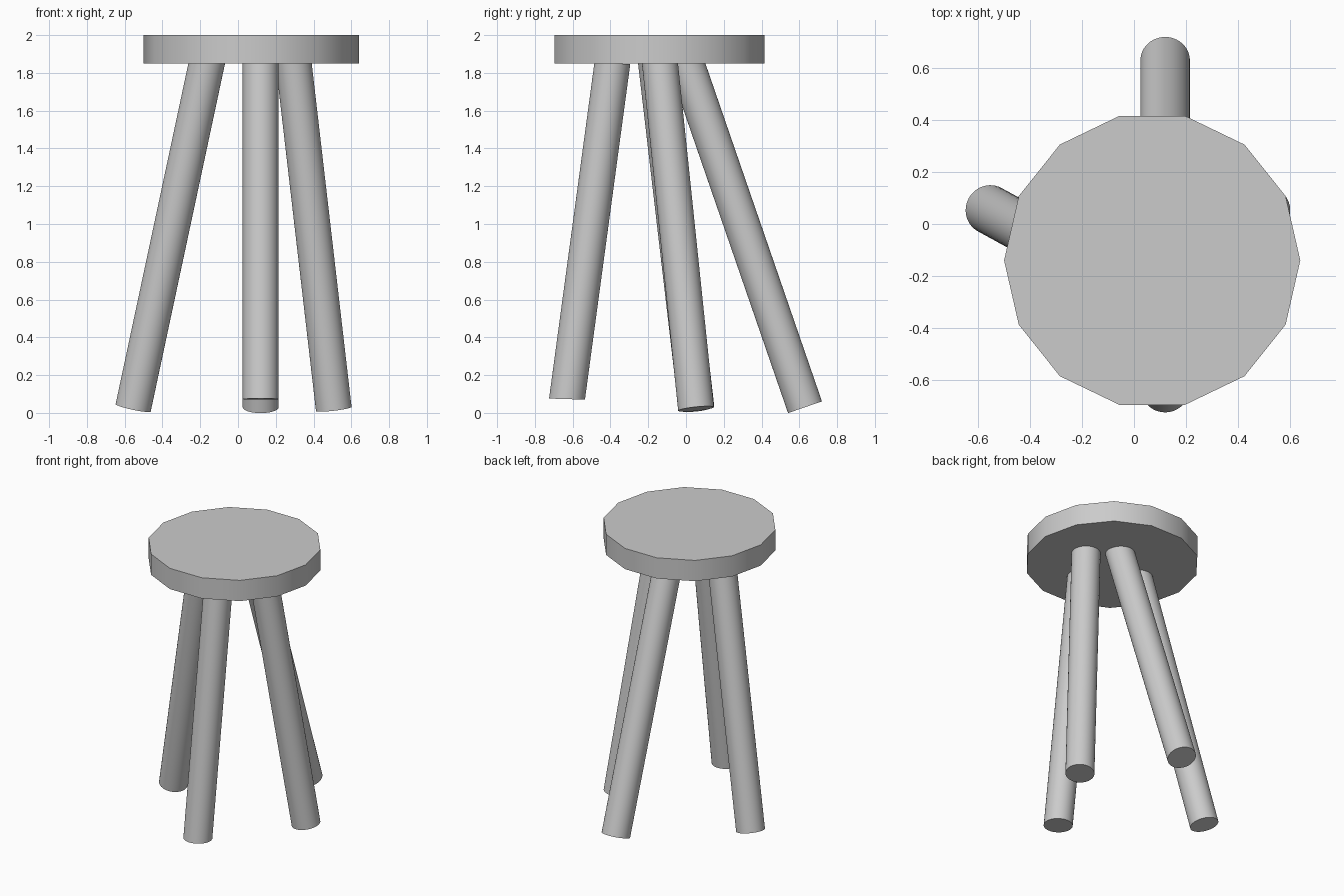
import bpy
from mathutils import Vector, Matrix

if "Cube" in bpy.data.objects:
    bpy.data.objects.remove(bpy.data.objects["Cube"])

R = 0.095  # leg radius


def smooth(obj):
    bpy.ops.object.shade_smooth_by_angle()
    return obj


def leg(name, bottom, top, cap_axes=None):
    """Round leg between two cap centres; caps are square to the leg unless cap_axes is given."""
    b, t = Vector(bottom), Vector(top)
    axis = t - b
    if cap_axes is None:
        rot = axis.to_track_quat('Z', 'Y')
        cap_axes = (rot @ Vector((1, 0, 0)), rot @ Vector((0, 1, 0)))
    bpy.ops.mesh.primitive_cylinder_add(vertices=48, radius=R, depth=1)
    obj = bpy.context.object
    obj.name = name
    x, y = Vector(cap_axes[0]), Vector(cap_axes[1])
    m = Matrix((x, y, axis)).transposed().to_4x4()
    m.translation = (b + t) / 2
    obj.data.transform(m)
    return smooth(obj)


# Seat: 14-sided disc with corners on the left and right
bpy.ops.mesh.primitive_cylinder_add(vertices=14, radius=0.57, depth=0.15,
                                    location=(0.07, -0.14, 1.925))
seat = bpy.context.object
seat.name = "seat"
seat.data.transform(Matrix.Rotation(1.5707963, 4, 'Z'))
smooth(seat)

# Splayed legs running up into the seat
leg("left_leg", (-0.555, 0.055, 0.027), (-0.155, -0.164, 1.9))
leg("right_leg", (0.507, 0.053, 0.021), (0.289, -0.143, 1.9))
leg("back_leg", (0.12, 0.63, 0.03), (0.12, -0.015, 1.9))

# Shorter front leg with nearly level ends
leg("front_leg", (0.12, -0.63, 0.073), (0.12, -0.39, 1.85),
    cap_axes=((1, 0, 0), (0, 1, -0.03)))
